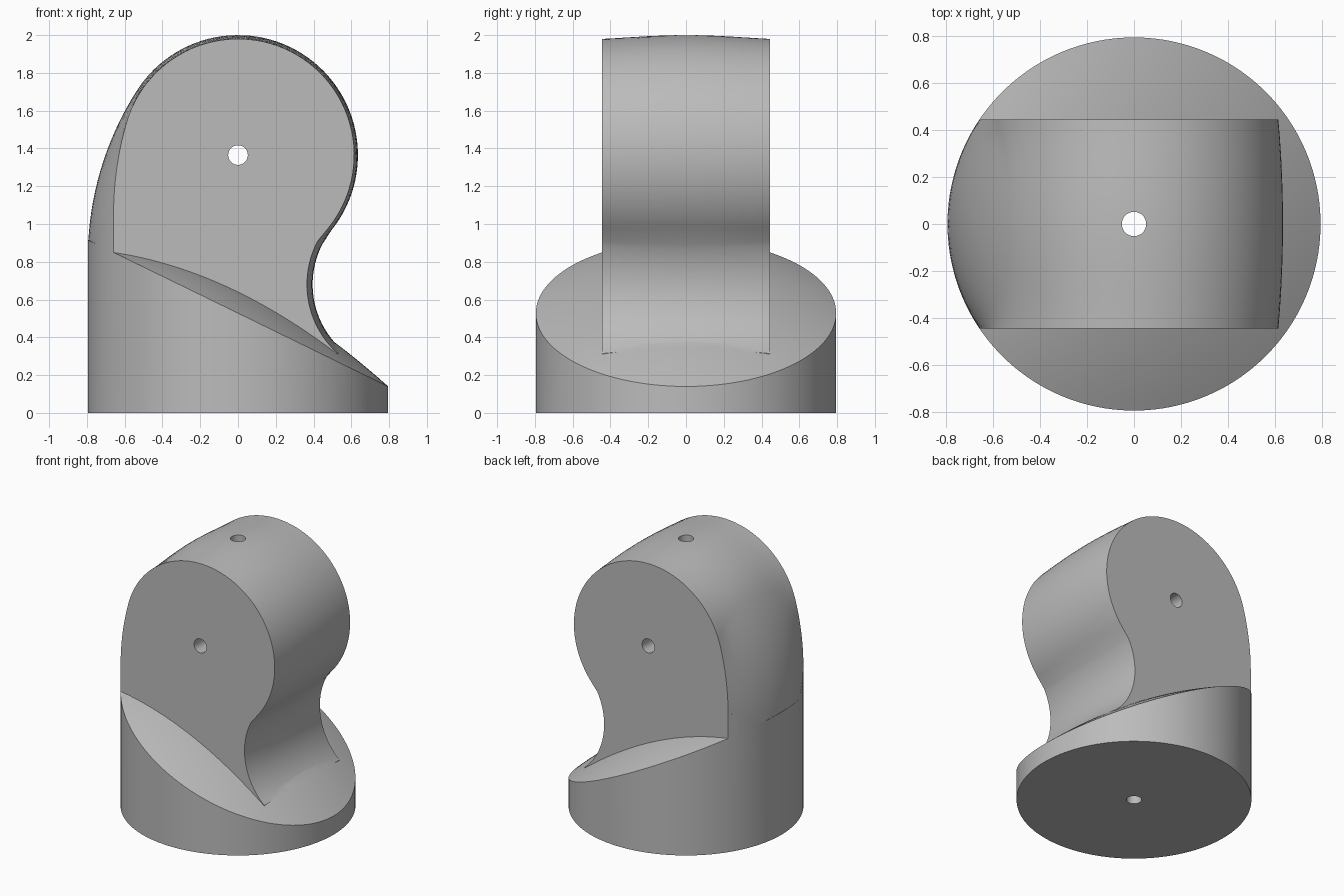
import bpy, bmesh
from math import atan2, cos, sin, sqrt, hypot, pi, radians

cube = bpy.data.objects.get("Cube")
if cube:
    bpy.data.objects.remove(cube)

BASE_R, HALF_W = 0.795, 0.445
HEAD_Z = 1.365
HOLE_R = 0.052

grey = bpy.data.materials.new("plain grey")
grey.use_nodes = True
grey.diffuse_color = (0.5, 0.5, 0.5, 1)
grey.node_tree.nodes["Principled BSDF"].inputs["Base Color"].default_value = grey.diffuse_color


def finish(bm, name):
    bmesh.ops.recalc_face_normals(bm, faces=bm.faces)
    mesh = bpy.data.meshes.new(name)
    bm.to_mesh(mesh)
    bm.free()
    mesh.materials.append(grey)
    ob = bpy.data.objects.new(name, mesh)
    bpy.context.collection.objects.link(ob)
    return ob


def cylinder(name, radius, z0, z1, segments):
    bm = bmesh.new()
    bmesh.ops.create_cone(bm, cap_ends=True, segments=segments, radius1=radius,
                          radius2=radius, depth=z1 - z0)
    bmesh.ops.translate(bm, verts=bm.verts, vec=(0, 0, (z0 + z1) / 2))
    return finish(bm, name)


def arc(cx, cz, r, a0, a1, n, first=0):
    angles = [a0 + (a1 - a0) * i / n for i in range(first, n + 1)]
    return [(cx + r * cos(a), cz + r * sin(a)) for a in angles]


# Side outline: back arc blending into the round head, then the concave neck
def outline(head_r, back_x, back_z, neck_r):
    dz = HEAD_Z - back_z
    r = (back_x ** 2 + dz ** 2 - head_r ** 2) / (2 * (-back_x - head_r))
    tangent = atan2(dz, -(back_x + r))
    nx, nz = 0.8575, 0.68
    neck = atan2(nz - HEAD_Z, nx)
    pts = [(-1, -0.05), (-1, back_z - 0.15)]
    pts += arc(back_x + r, back_z, r, pi, tangent, 16)
    pts += arc(0, HEAD_Z, head_r, tangent, neck, 56, 1)
    pts += arc(nx, nz, neck_r, neck + pi, radians(228), 24, 3)
    return pts + [(0.5, -0.05)]


# Upright slab, lofted across its width with a slight crown
def make_slab():
    edge_x = -sqrt(BASE_R ** 2 - HALF_W ** 2)
    middle = outline(0.635, -BASE_R, 0.82, 0.4625)
    edge = outline(0.615, edge_x, 1.05, 0.4925)
    bm = bmesh.new()
    rows = []
    steps = 16
    for k in range(steps + 1):
        y = HALF_W * (2 * k / steps - 1)
        t = (BASE_R - sqrt(BASE_R ** 2 - y * y)) / (BASE_R + edge_x)
        rows.append([bm.verts.new((a[0] + (b[0] - a[0]) * t, y, a[1] + (b[1] - a[1]) * t))
                     for a, b in zip(middle, edge)])
    n = len(middle)
    for p, q in zip(rows, rows[1:]):
        for i in range(n):
            j = (i + 1) % n
            bm.faces.new((p[i], p[j], q[j], q[i]))
    bm.faces.new(rows[0])
    bm.faces.new(rows[-1])
    return finish(bm, "upright_slab")


# Sloping, gently domed foot
def make_foot():
    bm = bmesh.new()

    def top(x, y):
        dome = 0.163 * (1 - (x * x + y * y) / BASE_R ** 2)
        return bm.verts.new((x, y, 0.528 - 0.488 * x + dome))

    segs, count = 96, 18
    rings = []
    for k in range(1, count + 1):
        r = 0.9 * k / count
        rings.append([top(r * cos(2 * pi * i / segs), r * sin(2 * pi * i / segs))
                      for i in range(segs)])
    rings.append([bm.verts.new((v.co.x, v.co.y, -0.1)) for v in rings[-1]])
    centre = top(0, 0)
    for i in range(segs):
        j = (i + 1) % segs
        bm.faces.new((centre, rings[0][i], rings[0][j]))
        for p, q in zip(rings, rings[1:]):
            bm.faces.new((p[i], q[i], q[j], p[j]))
    bm.faces.new(rings[-1])
    return finish(bm, "domed_foot")


def boolean(target, tool, operation):
    mod = target.modifiers.new(operation.lower(), 'BOOLEAN')
    mod.operation = operation
    mod.solver = 'EXACT'
    mod.object = tool
    bpy.context.view_layer.objects.active = target
    bpy.ops.object.modifier_apply(modifier=mod.name)
    bpy.data.objects.remove(tool)


# Join slab and foot, then trim both to the round column
body = make_slab()
boolean(body, make_foot(), 'UNION')
boolean(body, cylinder("column_trim", BASE_R, 0, 2.2, 160), 'INTERSECT')

# Vertical bore and cross bore
boolean(body, cylinder("vertical_bore", HOLE_R, -0.5, 2.5, 32), 'DIFFERENCE')
cross = cylinder("cross_bore", HOLE_R, -1, 1, 32)
cross.rotation_euler.x = pi / 2
cross.location.z = HEAD_Z
bpy.context.view_layer.update()
boolean(body, cross, 'DIFFERENCE')

# Smooth curves, crisp edges
body.name = "pivot_block"
bpy.ops.object.select_all(action='DESELECT')
body.select_set(True)
bpy.context.view_layer.objects.active = body
bpy.ops.object.shade_smooth_by_angle(angle=radians(25))
